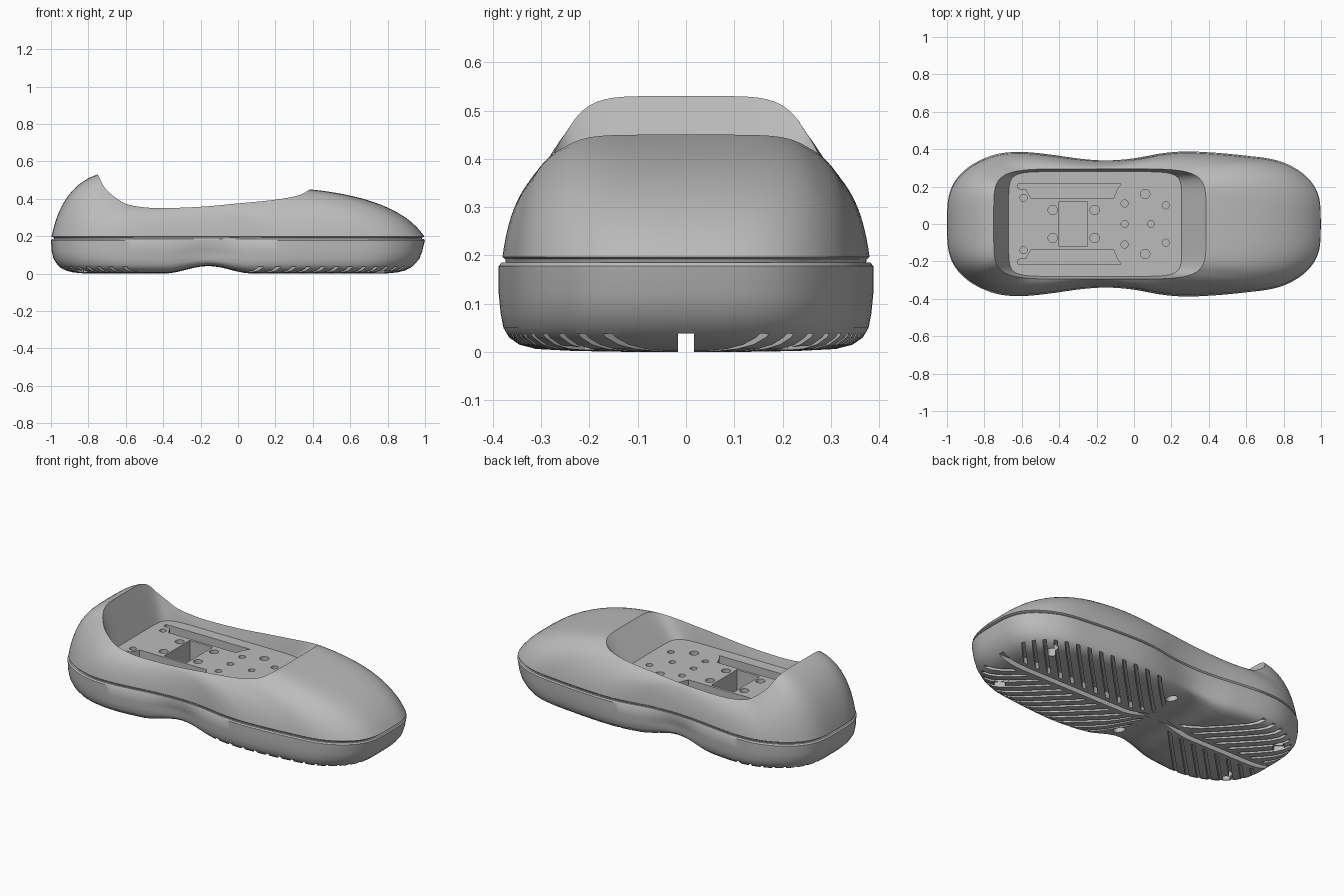
import bpy, bmesh, math
from math import cos, sin, pi

cube = bpy.data.objects.get("Cube")
if cube:
    bpy.data.objects.remove(cube)

grey = bpy.data.materials.new("matte_grey")
grey.use_nodes = True
grey.diffuse_color = (0.5, 0.5, 0.5, 1)
grey.node_tree.nodes["Principled BSDF"].inputs["Base Color"].default_value = (0.5, 0.5, 0.5, 1)

SEGMENTS = 144
SEAM = 0.185
FLOOR = 0.30


def curve_at(points, x):
    """Smooth value at x of a curve through (x, value) points."""
    x = min(max(x, points[0][0]), points[-1][0])
    slope = []
    for i in range(len(points)):
        a, b = points[max(i - 1, 0)], points[min(i + 1, len(points) - 1)]
        slope.append((b[1] - a[1]) / (b[0] - a[0]))
    for i in range(len(points) - 1):
        (x0, v0), (x1, v1) = points[i], points[i + 1]
        if x <= x1:
            h = x1 - x0
            t = (x - x0) / h
            return (v0 * (1 + 2 * t) * (1 - t) ** 2 + slope[i] * h * t * (1 - t) ** 2
                    + v1 * t * t * (3 - 2 * t) + slope[i + 1] * h * t * t * (t - 1))


def new_object(name, bm):
    bmesh.ops.remove_doubles(bm, verts=bm.verts, dist=0.0002)
    bmesh.ops.recalc_face_normals(bm, faces=bm.faces)
    mesh = bpy.data.meshes.new(name)
    bm.to_mesh(mesh)
    bm.free()
    mesh.materials.append(grey)
    obj = bpy.data.objects.new(name, mesh)
    bpy.context.collection.objects.link(obj)
    return obj


def loft(name, rings, cap_end):
    """Skin closed rings; the first is always capped."""
    bm = bmesh.new()
    rows = [[bm.verts.new(p) for p in ring] for ring in rings]
    for a, b in zip(rows, rows[1:]):
        for i in range(SEGMENTS):
            j = (i + 1) % SEGMENTS
            bm.faces.new((a[i], a[j], b[j], b[i]))
    bm.faces.new(rows[0])
    if cap_end:
        bm.faces.new(rows[-1])
    return new_object(name, bm)


def prisms(name, outlines, z0, z1):
    """One object of upright prisms, used as a cutter."""
    bm = bmesh.new()
    for outline in outlines:
        low = [bm.verts.new((x, y, z0)) for x, y in outline]
        high = [bm.verts.new((x, y, z1)) for x, y in outline]
        bm.faces.new(low)
        bm.faces.new(high)
        for i in range(len(low)):
            j = (i + 1) % len(low)
            bm.faces.new((low[i], low[j], high[j], high[i]))
    obj = new_object(name, bm)
    obj.hide_render = True
    return obj


def cut(target, *cutters):
    bpy.context.view_layer.objects.active = target
    for cutter in cutters:
        mod = target.modifiers.new("cut", "BOOLEAN")
        mod.operation = "DIFFERENCE"
        mod.solver = "EXACT"
        mod.object = cutter
        bpy.ops.object.modifier_apply(modifier=mod.name)


def circle(x, y, r):
    return [(x + r * cos(k * pi / 10), y + r * sin(k * pi / 10)) for k in range(20)]


def rect(x0, x1, y0, y1):
    return [(x0, y0), (x1, y0), (x1, y1), (x0, y1)]


def both_sides(x, y, r):
    return [circle(x, y, r), circle(x, -y, r)]


def bezier(a, b, c, t):
    return tuple(p * (1 - t) ** 2 + 2 * q * t * (1 - t) + r * t * t for p, q, r in zip(a, b, c))


# Plan outline: rounded ends, narrow waist
WIDTH = [(-1, .395), (-.85, .415), (-.72, .42), (-.6, .406), (-.45, .378), (-.3, .353),
         (-.15, .343), (0, .352), (.15, .378), (.27, .389), (.4, .388), (.6, .385),
         (.8, .392), (1, .37)]
outline = []
for k in range(SEGMENTS):
    u = 2 * pi * k / SEGMENTS
    x, s = cos(u), sin(u)
    end = max(0, 1 - abs(x) ** 3.5) ** (1 / 3.5)
    outline.append((x, math.copysign(curve_at(WIDTH, x) * end, s)))

# Sole: rows of height, length scale, width scale
SOLE = [(SEAM, .993, .985), (.178, 1, 1), (.12, .996, 1), (.08, .987, .99), (.05, .967, .975),
        (.03, .947, .945), (.015, .917, .89), (.006, .88, .8), (.002, .84, .6), (0, .8, .3), (0, .78, 0)]


def sole_point(x, y, z, sx, sy):
    low = 1 - z / SEAM
    px = x * (sx - .03 * max(0, x) * low)
    d = min(1, abs(px + .16) / .24)
    arch = .5 + .5 * cos(pi * d)
    return px, y * sy * (1 - .25 * arch * low * (1 - low)), z + .04 * arch * low ** 1.5


sole = loft("sole", [[sole_point(x, y, *row) for x, y in outline] for row in SOLE], False)

# Upper shell: outer skin to the rim, inner wall down to the floor
RIM = [(-.75, .53), (-.73, .49), (-.71, .455), (-.66, .41), (-.6, .373), (-.5, .354), (-.4, .35),
       (-.2, .357), (0, .375), (.2, .395), (.33, .42), (.385, .45)]


def rounded_rect(x, y, x0, x1, half, n):
    """Point of a rounded rectangle in the direction of an outline point."""
    y /= .385
    r = (abs(x) ** n + abs(y) ** n) ** (1 / n)
    return (x0 + x1) / 2 + x / r * (x1 - x0) / 2, y / r * half


STEPS = 14
shell_rings = [[(x * .98, y * .96, .18) for x, y in outline],
               [(x * .985, y * .965, .192) for x, y in outline]]
outer = [[] for _ in range(STEPS + 1)]
inner = [[] for _ in range(8)]
for x, y in outline:
    base = (x * .997, y * .98, .197)
    rx, ry = rounded_rect(x, y, -.75, .385, .295, 6)
    rim = (rx, ry, curve_at(RIM, rx))
    bulge = (rx + .78 * (base[0] - rx), ry + .78 * (base[1] - ry), .2 + .81 * (rim[2] - .2))
    for i, ring in enumerate(outer):
        ring.append(bezier(base, bulge, rim, i / STEPS))
    foot = rounded_rect(x, y, -.67, .255, .28, 9) + (FLOOR,)
    wall = (rx + .6 * (foot[0] - rx), ry + .6 * (foot[1] - ry), FLOOR + .4 * (rim[2] - FLOOR))
    for i, ring in enumerate(inner):
        ring.append(bezier(rim, wall, foot, (i + 1) / 8))
shell = loft("upper_shell", shell_rings + outer + inner, True)

# Floor pockets and screw holes
POCKET = [(-.62, .213), (-.62, .19), (-.575, .183), (-.55, .135), (-.11, .135), (-.09, .185), (-.07, .213)]
side_pockets = prisms("side_pocket_cutter", [POCKET, [(x, -y) for x, y in POCKET]], .195, .4)
centre_pocket = prisms("centre_pocket_cutter", [rect(-.4, -.25, -.12, .12)], .14, .4)
small = both_sides(-.59, .14, .019) + both_sides(-.05, .11, .019) + both_sides(.17, .1, .019)
small += [circle(-.05, 0, .019), circle(.09, 0, .018)]
large = both_sides(-.435, .075, .025) + both_sides(-.21, .075, .025) + both_sides(.06, .16, .025)
holes = prisms("screw_hole_cutter", small + large, .23, .4)
cut(shell, side_pockets, centre_pocket, holes)

# Tread: chevron grooves, a lengthwise groove and round sockets
grooves = []
for side in (1, -1):
    for start, way, count in ((-.2, 1, 13), (-.3, -1, 8)):
        for i in range(count):
            x = start + way * i * .082
            far = x + way * .4
            grooves.append([(x, side * .045), (x + .026, side * .045),
                            (far + .026, side * .45), (far, side * .45)])
tread = prisms("tread_cutter", grooves, -.1, .038)
centre_groove = prisms("centre_groove_cutter", [rect(-1.2, 1.2, -.017, .017)], -.1, .0385)
sockets = prisms("socket_cutter", both_sides(.76, .22, .033) + both_sides(-.08, .22, .033)
                 + both_sides(-.83, .22, .033), -.1, .075)
cut(sole, centre_pocket, tread, centre_groove, sockets)

for cutter in (side_pockets, centre_pocket, holes, tread, centre_groove, sockets):
    bpy.data.objects.remove(cutter)

# Smooth skin with crisp cut edges
bpy.ops.object.select_all(action="DESELECT")
for obj in (sole, shell):
    obj.select_set(True)
    bpy.context.view_layer.objects.active = obj
bpy.ops.object.shade_smooth_by_angle(angle=math.radians(38))
